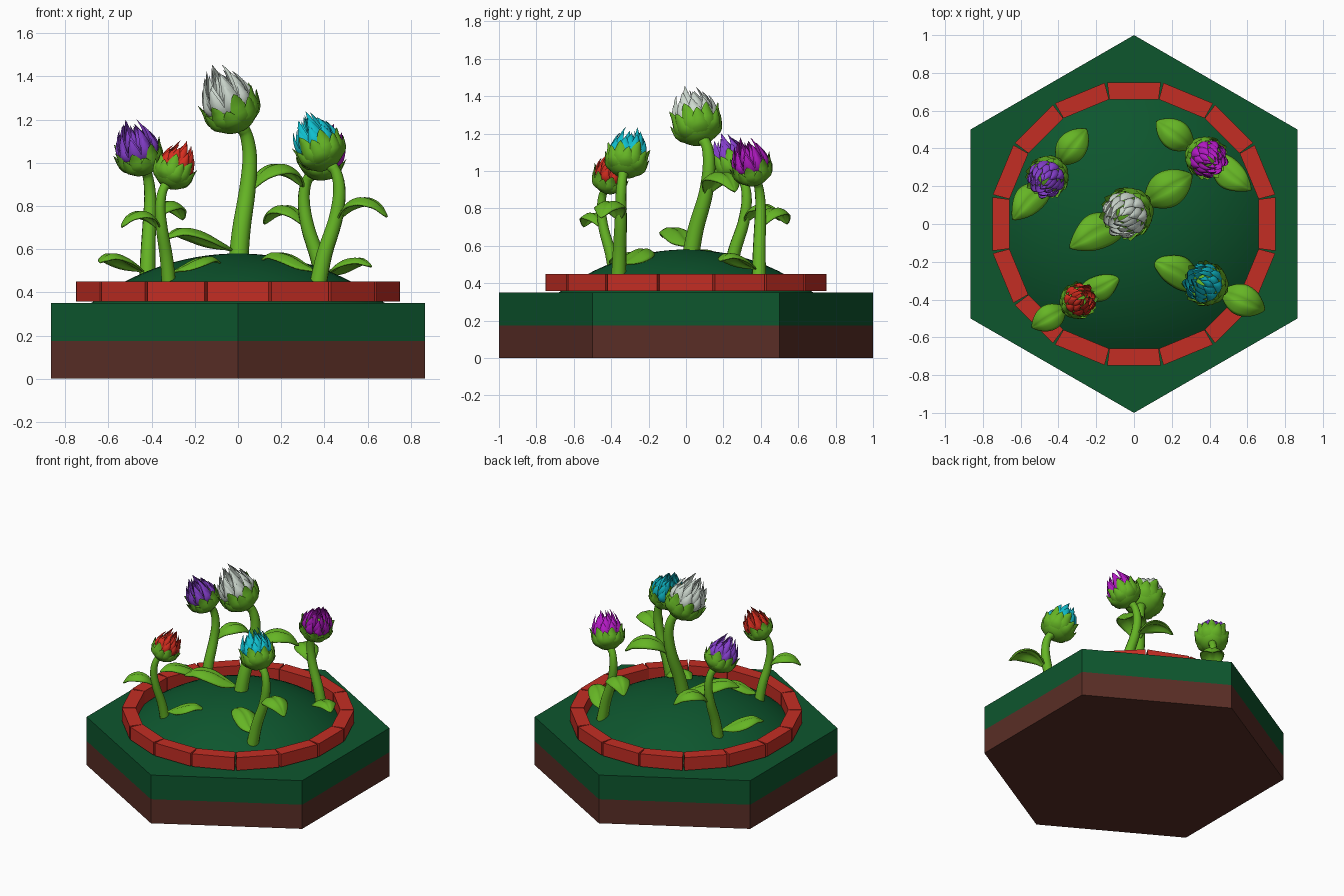
import bpy, bmesh, math
from math import sin, cos, pi, radians
from mathutils import Vector, Matrix

old = bpy.data.objects.get("Cube")
if old:
    bpy.data.objects.remove(old, do_unlink=True)


def material(name, r, g, b):
    m = bpy.data.materials.new(name)
    m.use_nodes = True
    m.diffuse_color = (r, g, b, 1)
    m.node_tree.nodes["Principled BSDF"].inputs["Base Color"].default_value = (r, g, b, 1)
    return m


grass = material("grass_green", .004, .092, .027)
soil = material("soil_brown", .1, .027, .019)
brick = material("brick_red", .55, .027, .017)
leafy = material("leaf_green", .13, .46, .018)
white = material("petal_white", .62, .7, .63)
purple = material("petal_purple", .24, .05, .62)
magenta = material("petal_magenta", .45, .01, .55)
cyan = material("petal_cyan", .005, .52, .62)
scarlet = material("petal_scarlet", .68, .027, .014)


def make(name, bm, mat, smooth=False, weld=True):
    if weld:
        bmesh.ops.remove_doubles(bm, verts=bm.verts, dist=1e-5)
    bmesh.ops.recalc_face_normals(bm, faces=bm.faces)
    me = bpy.data.meshes.new(name)
    bm.to_mesh(me)
    bm.free()
    me.materials.append(mat)
    ob = bpy.data.objects.new(name, me)
    bpy.context.collection.objects.link(ob)
    if smooth:
        for o in bpy.context.selected_objects:
            o.select_set(False)
        ob.select_set(True)
        bpy.context.view_layer.objects.active = ob
        bpy.ops.object.shade_smooth_by_angle(angle=radians(50))
    return ob


def prism(bm, outline, z0, z1):
    """Upright solid over a flat outline."""
    low = [bm.verts.new((x, y, z0)) for x, y in outline]
    top = [bm.verts.new((x, y, z1)) for x, y in outline]
    n = len(low)
    bm.faces.new(low[::-1])
    bm.faces.new(top)
    for i in range(n):
        j = (i + 1) % n
        bm.faces.new((low[i], low[j], top[j], top[i]))


def surface(bm, fn, nu, nv):
    """Grid of quads from fn(u, v), both running 0 to 1."""
    g = [[bm.verts.new(fn(i / nu, j / nv)) for j in range(nv + 1)] for i in range(nu + 1)]
    for i in range(nu):
        for j in range(nv):
            bm.faces.new((g[i][j], g[i + 1][j], g[i + 1][j + 1], g[i][j + 1]))


def spline(points, t):
    """Smooth curve through the points."""
    n = len(points) - 1
    i = min(int(t * n), n - 1)
    f = t * n - i
    a, b, c, d = (Vector(points[max(0, min(n, i + k))]) for k in (-1, 0, 1, 2))
    return b + .5 * f * (c - a + f * (2 * a - 5 * b + 4 * c - d + f * (3 * (b - c) + d - a)))


# Six-sided ground block
hexagon = [(cos(pi / 6 + k * pi / 3), sin(pi / 6 + k * pi / 3)) for k in range(6)]
for name, z0, z1, mat in (("soil_base", 0, .175, soil), ("grass_layer", .175, .35, grass)):
    bm = bmesh.new()
    prism(bm, hexagon, z0, z1)
    make(name, bm, mat)

# Rounded planting mound
R = 1.12
bm = bmesh.new()


def mound(u, v):
    r = .68 * u
    return (r * cos(2 * pi * v), r * sin(2 * pi * v), .58 - R + math.sqrt(R * R - r * r))


surface(bm, mound, 14, 48)
make("flower_bed_mound", bm, grass, True)

# Ring of edging bricks
bm = bmesh.new()
step = pi / 8
for k in range(16):
    rot = Matrix.Rotation(k * step, 2)
    w0, w1 = .66 * math.tan(step / 2) - .001, .75 * math.tan(step / 2) - .007
    shape = [(.66, -w0), (.75, -w1), (.75, w1), (.66, w0)]
    prism(bm, [rot @ Vector(p) for p in shape], .357, .45)
make("brick_edging", bm, brick, weld=False)

# Flower parts, modelled at full size with the tall leaf toward +x
STEM = [(0, 0, -.05), (.03, .02, .12), (.08, .05, .3), (.1, .06, .45), (.08, .06, .56), (.035, .05, .61)]
HIGH = [(.07, .045, .27), (.15, .05, .39), (.24, .05, .43), (.33, .05, .4), (.39, .05, .32)]
LOW = [(0, .01, .02), (-.09, .03, .07), (-.19, .05, .12), (-.29, .05, .13), (-.37, .05, .08)]


def stem_point(u, v):
    c = spline(STEM, u)
    d = (spline(STEM, min(1, u + .01)) - spline(STEM, max(0, u - .01))).normalized()
    side = Vector((0, 1, 0)).cross(d).normalized()
    r = .047 - .022 * u + .006 * max(0, 1 - abs(u - .9) / .06)
    a = 2 * pi * v
    return c + r * (cos(a) * side + sin(a) * d.cross(side))


def leaf_point(path):
    def fn(u, v):
        s = 2 * v - 1
        w = .012 * (1 - u) + .092 * sin(pi * max(0, (u - .1) / .9) ** .85)
        c = spline(path, u)
        groove = .012 * max(0, 1 - abs(s) * 4) * sin(pi * u)
        return c + Vector((0, s * w, -.45 * w * s * s - groove))
    return fn


def petal_point(az, width, profile):
    """Pointed petal wrapped round the head axis; profile holds (radius, height)."""
    def fn(u, v):
        r, h = spline(profile, u)
        s = 2 * v - 1
        a = az + s * width * (1 - u ** 1.8)
        r += .012 * (1 - s * s) * sin(pi * u)
        return (r * cos(a), r * sin(a), h)
    return fn


def whorl(bm, count, offset, width, profile, flip=0):
    for k in range(count):
        # alternate tip heights a little for a ragged crown
        rise = 1 + .06 * ((k * 3) % 4 - 1.5) / 1.5
        shape = [(r, h * rise if i > 1 else h) for i, (r, h) in enumerate(profile)]
        surface(bm, petal_point(2 * pi * (k + offset) / count, width, shape), 7, 4)


CUP = [(0, -.005), (.05, 0), (.098, .035), (.118, .08), (.11, .125), (.075, .15), (0, .165)]


def cup_point(u, v):
    r, h = spline(CUP, u)
    return (r * cos(2 * pi * v), r * sin(2 * pi * v), h)


def flower(label, x, y, z, angle, size, mat):
    place = Matrix.Translation((x, y, z)) @ Matrix.Rotation(radians(angle), 4, 'Z') @ Matrix.Scale(size, 4)
    tilt = Matrix.Translation((.04, .05, .585)) @ Matrix.Rotation(radians(-26), 4, 'Y')

    bm = bmesh.new()
    surface(bm, stem_point, 20, 12)
    make(label + "_stem", bm, leafy, True).matrix_world = place

    for part, path in (("_upper_leaf", HIGH), ("_lower_leaf", LOW)):
        bm = bmesh.new()
        surface(bm, leaf_point(path), 16, 12)
        ob = make(label + part, bm, leafy, True)
        ob.matrix_world = place
        sol = ob.modifiers.new("thickness", 'SOLIDIFY')
        sol.thickness = .01

    # green cup with two rows of pointed sepals
    bm = bmesh.new()
    surface(bm, cup_point, 14, 24)
    whorl(bm, 7, 0, .5, [(.1, .035), (.122, .08), (.122, .14), (.138, .185)])
    whorl(bm, 7, .5, .5, [(.07, .015), (.113, .05), (.128, .1), (.142, .145)])
    make(label + "_sepals", bm, leafy, True).matrix_world = place @ tilt

    # closed crown of overlapping petals
    bm = bmesh.new()
    whorl(bm, 9, .2, .42, [(.09, .08), (.113, .14), (.108, .19), (.098, .235)])
    whorl(bm, 8, .6, .45, [(.08, .1), (.098, .17), (.087, .23), (.07, .275)])
    whorl(bm, 6, .1, .55, [(.06, .12), (.075, .19), (.06, .25), (.042, .305)])
    whorl(bm, 4, .4, .8, [(.04, .13), (.045, .19), (.03, .24), (.012, .3)])
    make(label + "_petals", bm, mat, True).matrix_world = place @ tilt


flower("white_flower", 0, .02, .57, 31, 1, white)
flower("cyan_flower", .37, -.36, .475, -24, .86, cyan)
flower("magenta_flower", .4, .39, .455, 144, .82, magenta)
flower("purple_flower", -.42, .23, .475, 51, .82, purple)
flower("scarlet_flower", -.32, -.38, .475, 210, .71, scarlet)
